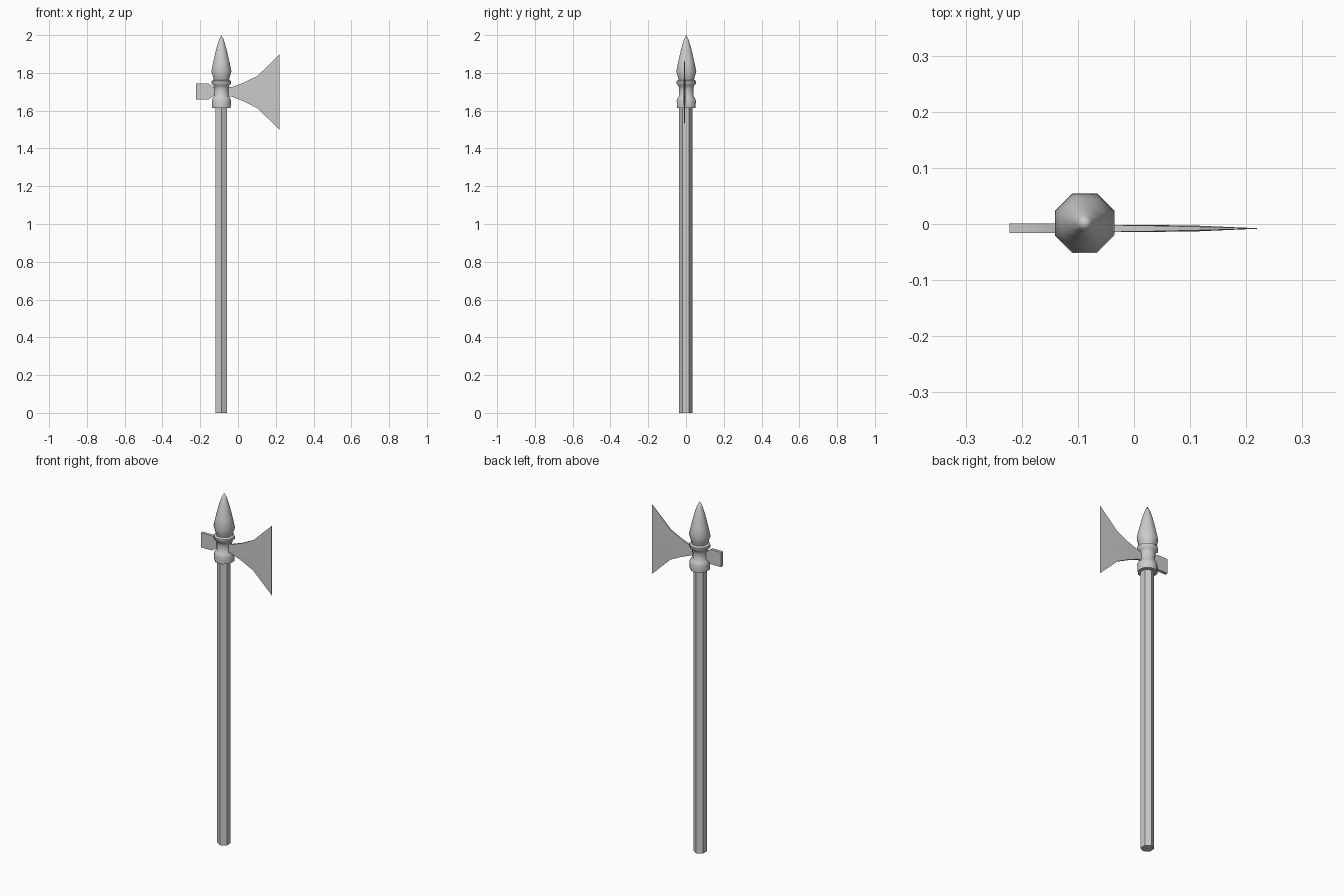
import bpy, bmesh, math

if "Cube" in bpy.data.objects:
    bpy.data.objects.remove(bpy.data.objects["Cube"])

CX = -0.088  # shaft axis


def finish(name, bm, angle=None):
    bmesh.ops.recalc_face_normals(bm, faces=bm.faces[:])
    me = bpy.data.meshes.new(name)
    bm.to_mesh(me)
    bm.free()
    ob = bpy.data.objects.new(name, me)
    bpy.context.collection.objects.link(ob)
    if angle:
        bpy.ops.object.select_all(action='DESELECT')
        ob.select_set(True)
        bpy.context.view_layer.objects.active = ob
        bpy.ops.object.shade_smooth_by_angle(angle=math.radians(angle))
    return ob


def loft(name, rings, angle=None):
    """Skin a list of equal-length point rings and cap both ends."""
    bm = bmesh.new()
    loops = [[bm.verts.new(p) for p in ring] for ring in rings]
    n = len(loops[0])
    for a, b in zip(loops, loops[1:]):
        for i in range(n):
            j = (i + 1) % n
            bm.faces.new((a[i], a[j], b[j], b[i]))
    bm.faces.new(loops[0])
    bm.faces.new(loops[-1])
    bmesh.ops.remove_doubles(bm, verts=bm.verts[:], dist=0.0003)
    return finish(name, bm, angle)


def turned(name, profile, sides, cy, turn, angle=None):
    """Low-sided lathe around the shaft axis; profile holds (radius, z)."""
    angles = [turn + math.tau * i / sides for i in range(sides)]
    return loft(name, [[(CX + r * math.cos(a), cy + r * math.sin(a), z)
                        for a in angles] for r, z in profile], angle)


def flat_part(name, sections, cy, angle):
    """Plate along x; each section holds (x, z low, z high, half thickness, tip half thickness)."""
    rings = []
    for x, lo, hi, t, e in sections:
        mid = (lo + hi) / 2
        rings.append([(x, cy - e, lo), (x, cy - t, mid), (x, cy - e, hi),
                      (x, cy + e, hi), (x, cy + t, mid), (x, cy + e, lo)])
    return loft(name, rings, angle)


# six-sided shaft with a corner facing the front
turned("shaft", [(0.035, 0), (0.035, 1.64)], 6, -0.001, math.pi / 2)

# eight-sided socket: collar, waist and upper ring
turned("socket", [(0.053, 1.615), (0.055, 1.652), (0.050, 1.667), (0.041, 1.678),
                  (0.041, 1.715), (0.045, 1.733), (0.056, 1.742), (0.056, 1.757),
                  (0.043, 1.764)], 8, 0.0015, math.pi / 8, 50)

# eight-sided spear point
turned("spear_point", [(0.043, 1.757), (0.048, 1.778), (0.0575, 1.808), (0.046, 1.86),
                       (0.030, 1.925), (0.014, 1.975), (0.0001, 2.0)],
       8, 0.0015, math.pi / 8, 50)

# flared axe blade thinning to its edge
flat_part("axe_blade", [(-0.085, 1.67, 1.728, 0.006, 0.006),
                        (-0.035, 1.675, 1.724, 0.006, 0.006),
                        (0.030, 1.649, 1.748, 0.006, 0.005),
                        (0.103, 1.613, 1.784, 0.0055, 0.0035),
                        (0.219, 1.50, 1.897, 0.0005, 0.0004)], -0.008, 40)

# hammer stub behind the socket
flat_part("hammer", [(-0.222, 1.659, 1.743, 0.0085, 0.0085),
                     (-0.155, 1.659, 1.743, 0.0085, 0.0085),
                     (-0.132, 1.677, 1.725, 0.0085, 0.0085),
                     (-0.085, 1.677, 1.725, 0.0085, 0.0085)], -0.0075, 50)
